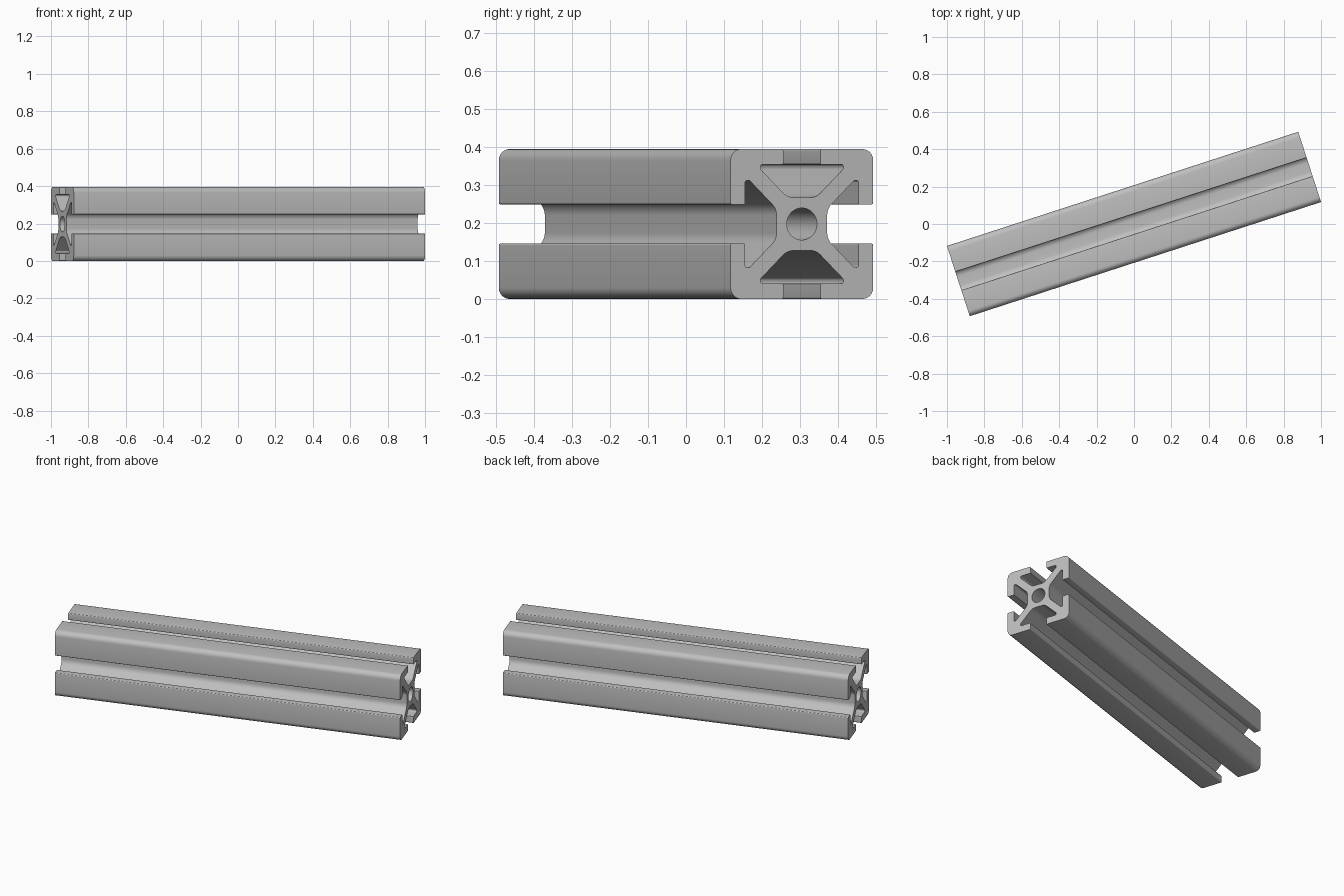
import bpy, bmesh, math
from mathutils import Vector, Matrix

cube = bpy.data.objects.get("Cube")
if cube:
    bpy.data.objects.remove(cube, do_unlink=True)

HALF = 0.1975        # half the section size
LENGTH = 1.975
ANGLE = math.radians(18)
LIP, SLOT, CAVITY, FLOOR, RIB = 0.157, 0.0515, 0.115, 0.07, 0.03


def fillet(prev, here, nxt, radius, steps=6):
    """Points of a round corner."""
    a, b = (prev - here).normalized(), (nxt - here).normalized()
    half = a.angle(b) / 2
    centre = here + (a + b).normalized() * (radius / math.sin(half))
    start = here + a * (radius / math.tan(half)) - centre
    end = here + b * (radius / math.tan(half)) - centre
    turn = math.pi - 2 * half
    points = []
    for i in range(steps + 1):
        t = i / steps
        arc = start * math.sin((1 - t) * turn) + end * math.sin(t * turn)
        points.append(centre + arc / math.sin(turn))
    return points


def add_loop(curve, points):
    spline = curve.splines.new('POLY')
    spline.points.add(len(points) - 1)
    for p, co in zip(spline.points, points):
        p.co = (co.x, co.y, 0, 1)
    spline.use_cyclic_u = True


# One slot side: (x, y, corner radius), mirrored then turned four times
half_side = [
    (SLOT, HALF, 0.005),
    (SLOT, LIP, 0.003),
    (CAVITY, LIP, 0.006),
    (CAVITY, CAVITY + RIB, 0.008),
    (FLOOR - RIB, FLOOR, 0.04),
]
side = [(HALF, HALF, 0.03)] + half_side + [(-x, y, r) for x, y, r in reversed(half_side)]
corners = []
for turn in range(4):
    rot = Matrix.Rotation(turn * math.pi / 2, 2)
    corners += [(rot @ Vector((x, y)), r) for x, y, r in side]
outline = []
for i, (co, r) in enumerate(corners):
    outline += fillet(corners[i - 1][0], co, corners[(i + 1) % len(corners)][0], r)

# Centre bore
bore = [Vector((math.cos(t), math.sin(t))) * 0.042
        for t in (i * math.tau / 40 for i in range(40))]

curve = bpy.data.curves.new("rail_profile", 'CURVE')
curve.dimensions = '2D'
curve.fill_mode = 'BOTH'
curve.extrude = LENGTH / 2
add_loop(curve, outline)
add_loop(curve, bore)

# Extruded rail as a mesh
helper = bpy.data.objects.new("rail_profile", curve)
bpy.context.collection.objects.link(helper)
bpy.context.view_layer.update()
graph = bpy.context.evaluated_depsgraph_get()
mesh = bpy.data.meshes.new_from_object(helper.evaluated_get(graph))
bpy.data.objects.remove(helper, do_unlink=True)
mesh.name = "slotted_rail"

# Lay the rail down, turned about the vertical
c, s = math.cos(ANGLE), math.sin(ANGLE)
place = Matrix(((-s, 0, c, 0), (c, 0, s, 0), (0, 1, 0, HALF), (0, 0, 0, 1)))
bm = bmesh.new()
bm.from_mesh(mesh)
bmesh.ops.remove_doubles(bm, verts=bm.verts, dist=0.00005)
bmesh.ops.transform(bm, matrix=place, verts=bm.verts)
bmesh.ops.recalc_face_normals(bm, faces=bm.faces)
bm.to_mesh(mesh)
bm.free()

# Plain aluminium grey
mat = bpy.data.materials.new("aluminium_grey")
mat.use_nodes = True
grey = (0.52, 0.52, 0.52, 1)
mat.diffuse_color = grey
mat.node_tree.nodes["Principled BSDF"].inputs["Base Color"].default_value = grey
mesh.materials.clear()
mesh.materials.append(mat)

rail = bpy.data.objects.new("slotted_rail", mesh)
bpy.context.collection.objects.link(rail)
bpy.ops.object.select_all(action='DESELECT')
rail.select_set(True)
bpy.context.view_layer.objects.active = rail
bpy.ops.object.shade_smooth_by_angle(angle=math.radians(30))
